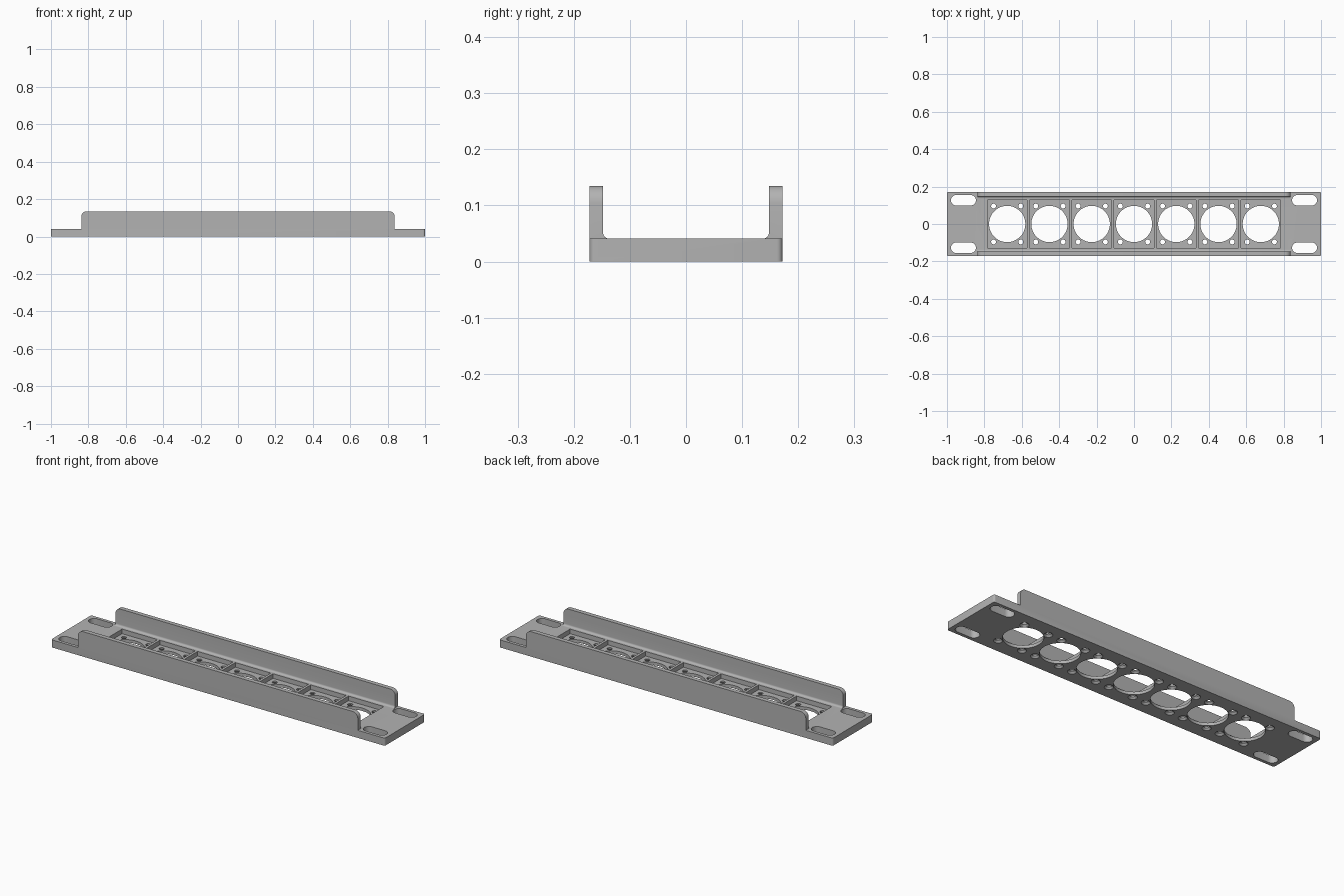
import bpy, bmesh, math
from mathutils import Vector

if "Cube" in bpy.data.objects:
    bpy.data.objects.remove(bpy.data.objects["Cube"], do_unlink=True)

HALF_Y, PLATE, TOP, WALL_X = 0.172, 0.041, 0.135, 0.838
PITCH, FLOOR = 0.226, 0.016

grey = bpy.data.materials.new("light grey metal")
grey.use_nodes = True
colour = (0.45, 0.45, 0.45, 1)
grey.diffuse_color = colour
grey.node_tree.nodes["Principled BSDF"].inputs["Base Color"].default_value = colour


def arc(cx, cy, r, start, end, n=8):
    angles = [math.radians(start + (end - start) * i / n) for i in range(n + 1)]
    return [(cx + r * math.cos(a), cy + r * math.sin(a)) for a in angles]


def prism(bm, outline, place, sweep):
    """Extrude a 2D outline, placed in space by a function, along a vector."""
    face = bm.faces.new([bm.verts.new(place(u, v)) for u, v in outline])
    out = bmesh.ops.extrude_face_region(bm, geom=[face])["geom"]
    verts = [g for g in out if isinstance(g, bmesh.types.BMVert)]
    bmesh.ops.translate(bm, verts=verts, vec=Vector(sweep))


def finish(bm, name):
    bmesh.ops.recalc_face_normals(bm, faces=bm.faces[:])
    mesh = bpy.data.meshes.new(name)
    bm.to_mesh(mesh)
    bm.free()
    mesh.materials.append(grey)
    obj = bpy.data.objects.new(name, mesh)
    bpy.context.scene.collection.objects.link(obj)
    return obj


def cut(target, bm, name):
    cutter = finish(bm, name)
    cutter.hide_render = True
    mod = target.modifiers.new(name, 'BOOLEAN')
    mod.operation, mod.solver, mod.object = 'DIFFERENCE', 'EXACT', cutter
    bpy.context.view_layer.objects.active = target
    bpy.ops.object.modifier_apply(modifier=mod.name)
    bpy.data.objects.remove(cutter, do_unlink=True)


# Body: stepped front silhouette with rounded wall tops
r = 0.03
right = [(1, 0), (1, PLATE), (WALL_X, PLATE)] + arc(WALL_X - r, TOP - r, r, 0, 90)
left = [(-x, z) for x, z in reversed(right)]
bm = bmesh.new()
prism(bm, right + left, lambda x, z: (x, -HALF_Y, z), (0, 2 * HALF_Y, 0))
corners = [e for e in bm.edges
           if all(abs(v.co.x) > 0.99 for v in e.verts)
           and abs(e.verts[0].co.z - e.verts[1].co.z) > 0.01]
bmesh.ops.bevel(bm, geom=corners, offset=0.01, segments=5, profile=0.5, affect='EDGES')
body = finish(bm, "mounting_bracket")

# Channel between the walls, with filleted bottom corners
f, inner = 0.011, 0.148
bm = bmesh.new()
half = arc(inner - f, PLATE + f, f, -90, 0) + [(inner, 0.3)]
prism(bm, half + [(-y, z) for y, z in reversed(half)],
      lambda y, z: (-1.1, y, z), (2.2, 0, 0))
cut(body, bm, "channel_cutter")

# Seven square pockets
centres = [PITCH * i for i in range(-3, 4)]
bm = bmesh.new()
for c in centres:
    a, b = 0.106, 0.128
    prism(bm, [(c - a, -b), (c + a, -b), (c + a, b), (c - a, b)],
          lambda x, y: (x, y, FLOOR), (0, 0, 0.1))
cut(body, bm, "pocket_cutter")

# Large round openings and end slots
bm = bmesh.new()
low = lambda x, y: (x, y, -0.05)
for c in centres:
    prism(bm, arc(c, 0, 0.097, 0, 360, 64)[:-1], low, (0, 0, 0.2))
for sx in (-1, 1):
    for sy in (-1, 1):
        x, y, s = sx * 0.912, sy * 0.127, 0.028
        prism(bm, arc(x + 0.039, y, s, -90, 90, 14) + arc(x - 0.039, y, s, 90, 270, 14),
              low, (0, 0, 0.2))
cut(body, bm, "opening_cutter")

# Screw holes, countersunk from below
bm = bmesh.new()
profile = [(0.022, -0.02), (0.022, 0), (0.013, 0.009), (0.013, 0.06)]
for c in centres:
    for sx in (-1, 1):
        for sy in (-1, 1):
            rings = []
            for radius, z in profile:
                pts = arc(c + sx * 0.073, sy * 0.096, radius, 0, 360, 24)[:-1]
                rings.append([bm.verts.new((x, y, z)) for x, y in pts])
            for lo, hi in zip(rings, rings[1:]):
                for i in range(24):
                    j = (i + 1) % 24
                    bm.faces.new((lo[i], lo[j], hi[j], hi[i]))
            bm.faces.new(rings[0])
            bm.faces.new(rings[-1])
cut(body, bm, "screw_hole_cutter")

# Smooth curves, sharp edges
bpy.ops.object.select_all(action='DESELECT')
body.select_set(True)
bpy.context.view_layer.objects.active = body
bpy.ops.object.shade_smooth_by_angle(angle=math.radians(30))
